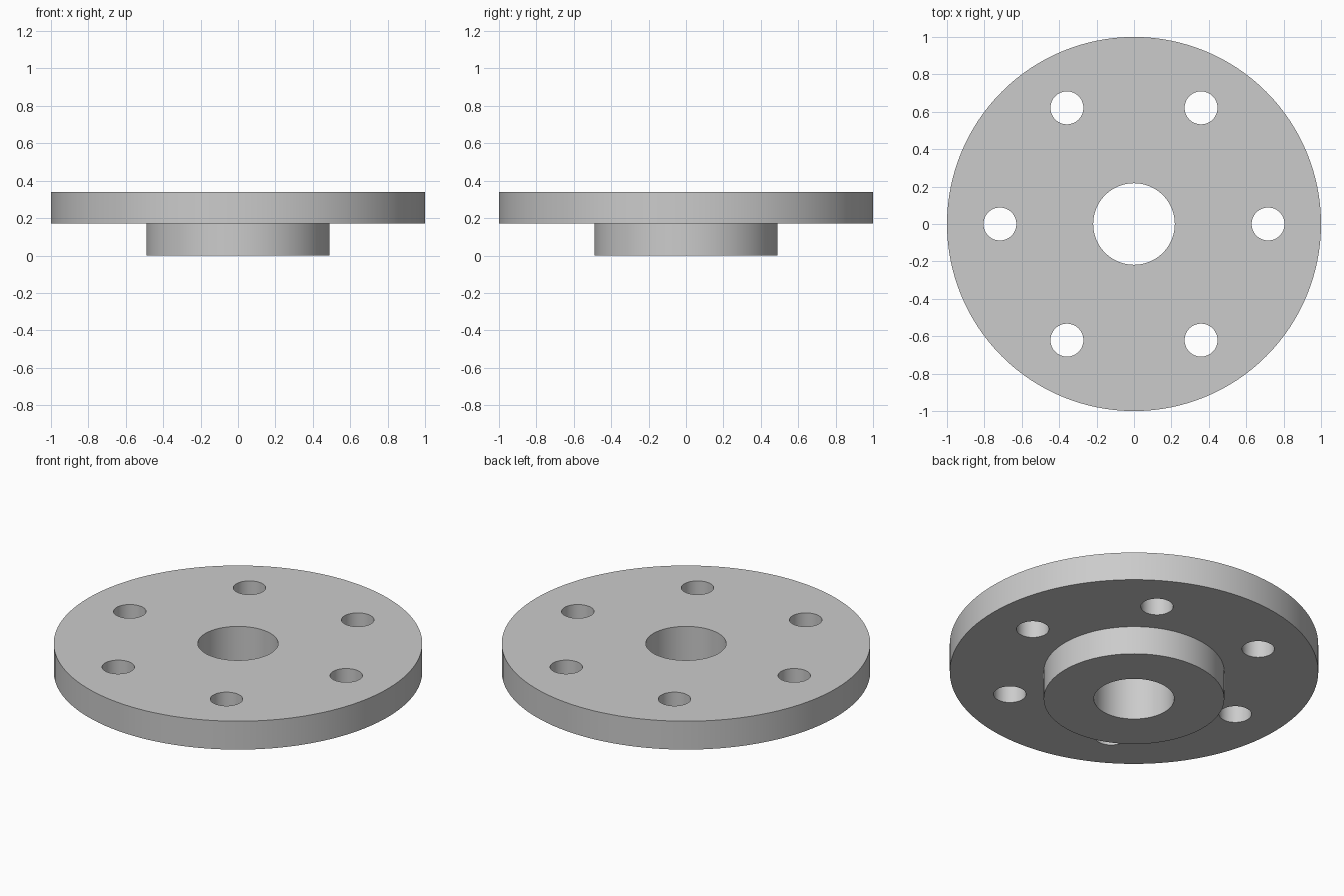
import bpy
from math import cos, sin, pi, radians

default = bpy.data.objects.get("Cube")
if default:
    bpy.data.objects.remove(default, do_unlink=True)

THICK = 0.17        # height of the hub and of the disc
BOLT_CIRCLE = 0.717

steel = bpy.data.materials.new("plain_grey")
steel.use_nodes = True
grey = (0.6, 0.6, 0.6, 1)
steel.diffuse_color = grey
steel.node_tree.nodes["Principled BSDF"].inputs["Base Color"].default_value = grey


def cylinder(name, radius, bottom, top, x=0, y=0, sides=128):
    bpy.ops.mesh.primitive_cylinder_add(
        vertices=sides, radius=radius, depth=top - bottom,
        location=(x, y, (bottom + top) / 2))
    obj = bpy.context.object
    obj.name = name
    obj.data.materials.append(steel)
    return obj


def combine(target, tool, operation):
    mod = target.modifiers.new(tool.name, 'BOOLEAN')
    mod.operation = operation
    mod.solver = 'EXACT'
    mod.object = tool
    bpy.context.view_layer.objects.active = target
    bpy.ops.object.modifier_apply(modifier=mod.name)
    bpy.data.objects.remove(tool, do_unlink=True)


# Wide disc with a raised hub underneath
flange = cylinder("flange", 1, THICK, 2 * THICK)
combine(flange, cylinder("hub", 0.49, 0, 1.5 * THICK), 'UNION')

# Central bore through disc and hub
combine(flange, cylinder("bore", 0.218, -0.1, 0.5), 'DIFFERENCE')

# Six evenly spaced bolt holes
for i in range(6):
    a = i * pi / 3
    hole = cylinder("bolt_hole", 0.088, -0.1, 0.5,
                    BOLT_CIRCLE * cos(a), BOLT_CIRCLE * sin(a), 64)
    combine(flange, hole, 'DIFFERENCE')

# Smooth round walls, crisp rims
bpy.ops.object.select_all(action='DESELECT')
flange.select_set(True)
bpy.context.view_layer.objects.active = flange
bpy.ops.object.shade_smooth_by_angle(angle=radians(30))
